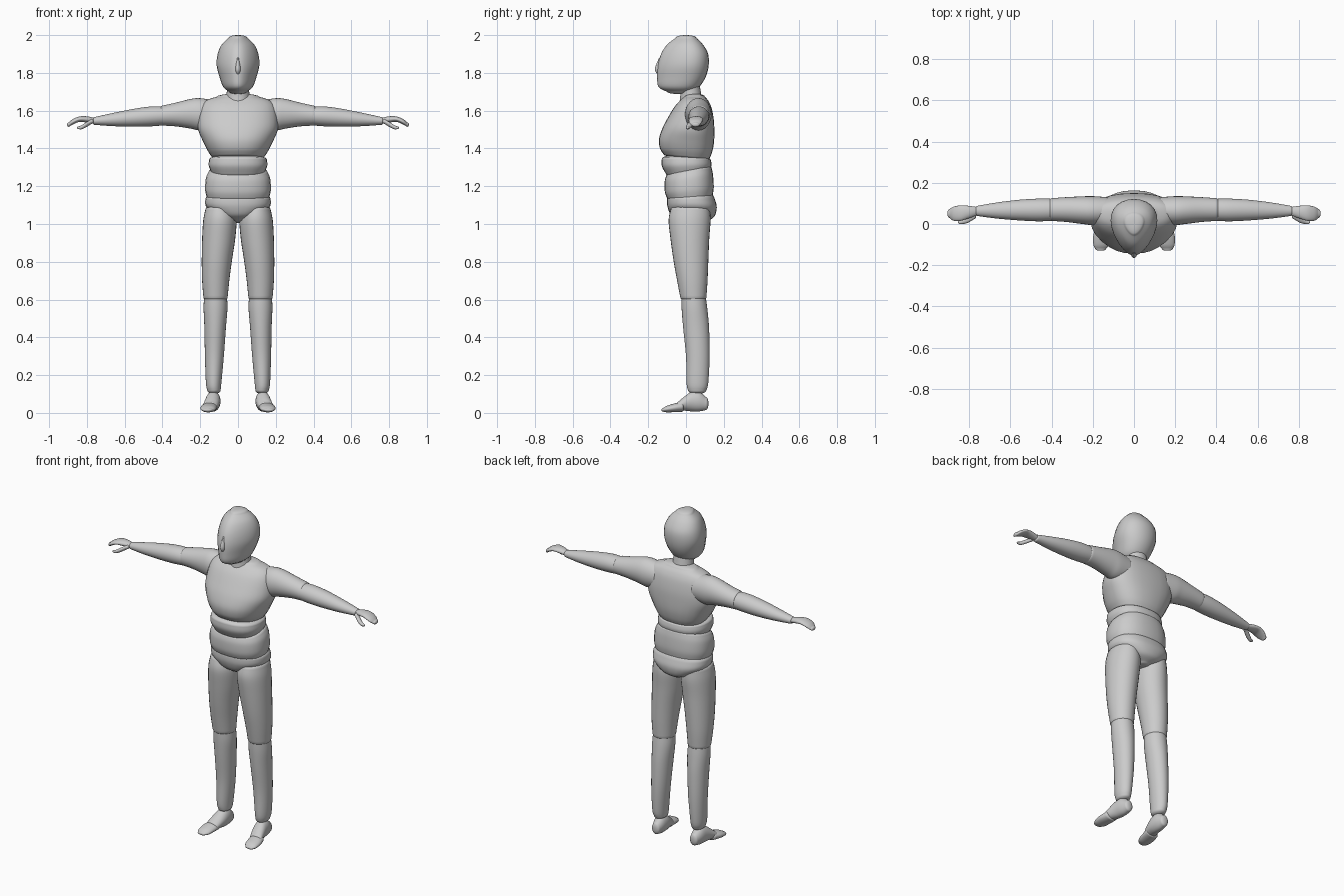
import bpy, bmesh, math
from mathutils import Vector

default_cube = bpy.data.objects.get("Cube")
if default_cube:
    bpy.data.objects.remove(default_cube, do_unlink=True)

grey = bpy.data.materials.new("plain_grey")
grey.use_nodes = True
grey.diffuse_color = (0.6, 0.6, 0.6, 1)
grey.node_tree.nodes["Principled BSDF"].inputs["Base Color"].default_value = (0.6, 0.6, 0.6, 1)

SEGMENTS, STEPS = 28, 5
# Where (across, through, along) land in x, y, z for each loft direction
AXES = {"z": (0, 1, 2), "x": (1, 2, 0), "y": (0, 2, 1)}


def smooth_rings(rings):
    """Catmull-Rom interpolation between cross-sections."""
    out, last = [], len(rings) - 1
    for i in range(last):
        p = [rings[max(0, min(last, i + k))] for k in (-1, 0, 1, 2)]
        for s in range(STEPS):
            t = s / STEPS
            out.append([b + 0.5 * t * (c - a + t * (2*a - 5*b + 4*c - d + t * (3*(b - c) + d - a)))
                        for a, b, c, d in zip(*p)])
    out.append(list(rings[last]))
    return out


def dome(ring, height):
    """Shrinking cross-sections that round off an end."""
    pos, a0, a1, b0, b1 = ring
    ca, cb = (a0 + a1) / 2, (b0 + b1) / 2
    result = []
    for step in range(1, 5):
        angle = step * math.pi / 10
        k = math.cos(angle)
        result.append([pos + height * math.sin(angle), ca + (a0 - ca) * k, ca + (a1 - ca) * k,
                       cb + (b0 - cb) * k, cb + (b1 - cb) * k])
    return result


def loft(name, axis, rings, caps=(0.02, 0.02), side=1, box=1.0, taper=0.0, tilt=(0, 0)):
    """Skin rings of (position, across min, max, through min, max)."""
    way = 1 if rings[-1][0] > rings[0][0] else -1
    full = smooth_rings(rings)
    full = dome(full[0], -way * caps[0])[::-1] + full + dome(full[-1], way * caps[1])
    order = AXES[axis]
    bm = bmesh.new()
    loops = []
    for n, (pos, a0, a1, b0, b1) in enumerate(full):
        lean = tilt[0] + (tilt[1] - tilt[0]) * n / (len(full) - 1)
        loop = []
        for j in range(SEGMENTS):
            angle = 2 * math.pi * j / SEGMENTS
            c, s = math.cos(angle), math.sin(angle)
            u = math.copysign(abs(c) ** box, c) * (1 + taper * s)
            v = math.copysign(abs(s) ** box, s)
            point = Vector()
            through = (b0 + b1) / 2 + v * (b1 - b0) / 2
            point[order[0]] = (a0 + a1) / 2 + u * (a1 - a0) / 2
            point[order[1]] = through
            point[order[2]] = pos + lean * through
            point.x *= side
            loop.append(bm.verts.new(point))
        loops.append(loop)
    for low, high in zip(loops, loops[1:]):
        for j in range(SEGMENTS):
            k = (j + 1) % SEGMENTS
            bm.faces.new((low[j], low[k], high[k], high[j]))
    for end in (loops[0], loops[-1]):
        centre = bm.verts.new(sum((v.co for v in end), Vector()) / SEGMENTS)
        for j in range(SEGMENTS):
            bm.faces.new((end[j], end[(j + 1) % SEGMENTS], centre))
    bmesh.ops.recalc_face_normals(bm, faces=bm.faces)
    mesh = bpy.data.meshes.new(name)
    bm.to_mesh(mesh)
    bm.free()
    mesh.materials.append(grey)
    obj = bpy.data.objects.new(name, mesh)
    bpy.context.collection.objects.link(obj)
    bpy.ops.object.select_all(action="DESELECT")
    obj.select_set(True)
    bpy.context.view_layer.objects.active = obj
    bpy.ops.object.shade_smooth_by_angle(angle=math.radians(50))
    return obj


def even(*rings):
    """Symmetric rings given as (position, half width, through min, max)."""
    return [(p, -w, w, b0, b1) for p, w, b0, b1 in rings]


# Head, nose and neck
loft("head", "z", even((1.7, .045, -.1, .03), (1.725, .075, -.145, .07), (1.78, .095, -.153, .105),
     (1.84, .109, -.15, .12), (1.9, .104, -.132, .117), (1.95, .083, -.1, .09),
     (1.985, .048, -.055, .055)), caps=(.012, .015), taper=.28)
loft("nose", "z", even((1.79, .01, -.15, -.11), (1.82, .016, -.165, -.11), (1.875, .008, -.145, -.1)),
     caps=(.005, .01))
loft("neck", "z", even((1.64, .066, -.035, .09), (1.69, .06, -.03, .08), (1.75, .058, -.035, .07)))

# Torso segments
loft("chest", "z", even((1.36, .14, -.12, .125), (1.39, .16, -.138, .138), (1.44, .185, -.143, .148),
     (1.5, .21, -.125, .15), (1.56, .212, -.095, .147), (1.62, .2, -.06, .135),
     (1.655, .17, -.03, .118), (1.675, .11, -.01, .1)), caps=(.02, .015), box=.85, taper=.1, tilt=(-.1, 0))
loft("abdomen", "z", even((1.27, .14, -.105, .125), (1.31, .155, -.128, .135), (1.345, .152, -.128, .13)),
     box=.85, tilt=(.1, -.05))
loft("waist", "z", even((1.14, .165, -.1, .14), (1.18, .174, -.112, .147), (1.24, .17, -.113, .143),
     (1.275, .155, -.105, .135)), box=.85, tilt=(0, .22))
loft("pelvis", "z", even((1.02, .045, -.045, .11), (1.045, .11, -.08, .15), (1.09, .167, -.098, .163),
     (1.13, .173, -.1, .153), (1.145, .165, -.095, .145)), caps=(.01, .015), box=.85, tilt=(-.08, .05))

for side, word in ((1, "left"), (-1, "right")):
    # Leg
    loft(word + "_thigh", "z", [(.61, .055, .183, -.03, .108), (.7, .046, .19, -.047, .114),
         (.8, .033, .192, -.065, .118), (.92, .015, .19, -.082, .123), (1.02, .008, .184, -.092, .13),
         (1.08, .025, .172, -.08, .125)], side=side)
    loft(word + "_shin", "z", [(.12, .092, .163, .01, .108), (.16, .088, .17, .003, .118),
         (.3, .075, .175, .0, .125), (.45, .064, .178, -.015, .122), (.55, .056, .182, -.023, .113),
         (.61, .058, .18, -.025, .105)], side=side)
    # Foot with separate toe section
    loft(word + "_foot", "y", [(.105, .102, .155, .015, .085), (.07, .094, .166, .008, .113),
         (.03, .093, .172, .008, .112), (-.01, .1, .18, .012, .085), (-.04, .11, .187, .012, .06)],
         caps=(.014, .01), side=side)
    loft(word + "_toes", "y", [(-.02, .108, .188, .006, .058), (-.06, .112, .198, .004, .05),
         (-.1, .12, .197, .003, .038), (-.12, .135, .188, .006, .026)], caps=(.01, .01), side=side)
    # Arm
    loft(word + "_upper_arm", "x", [(.13, .0, .13, 1.5, 1.655), (.2, -.005, .135, 1.495, 1.666),
         (.25, .0, .134, 1.505, 1.662), (.33, .01, .13, 1.517, 1.642), (.4, .015, .125, 1.521, 1.627)],
         side=side)
    loft(word + "_forearm", "x", [(.39, .016, .122, 1.523, 1.622), (.46, .013, .123, 1.517, 1.622),
         (.55, .017, .118, 1.515, 1.61), (.66, .026, .105, 1.518, 1.588),
         (.76, .039, .088, 1.525, 1.566)], caps=(.01, .012), side=side)
    # Mitten hand and thumb
    loft(word + "_hand", "x", [(.765, .04, .083, 1.532, 1.562), (.8, .028, .088, 1.537, 1.57),
         (.84, .016, .09, 1.54, 1.569), (.875, .016, .084, 1.526, 1.555), (.895, .03, .072, 1.514, 1.538)],
         caps=(.01, .01), side=side)
    loft(word + "_thumb", "x", [(.775, .024, .056, 1.53, 1.555), (.805, .006, .036, 1.512, 1.538),
         (.83, .0, .022, 1.501, 1.522), (.845, .0, .016, 1.503, 1.516)], caps=(.01, .008), side=side)
